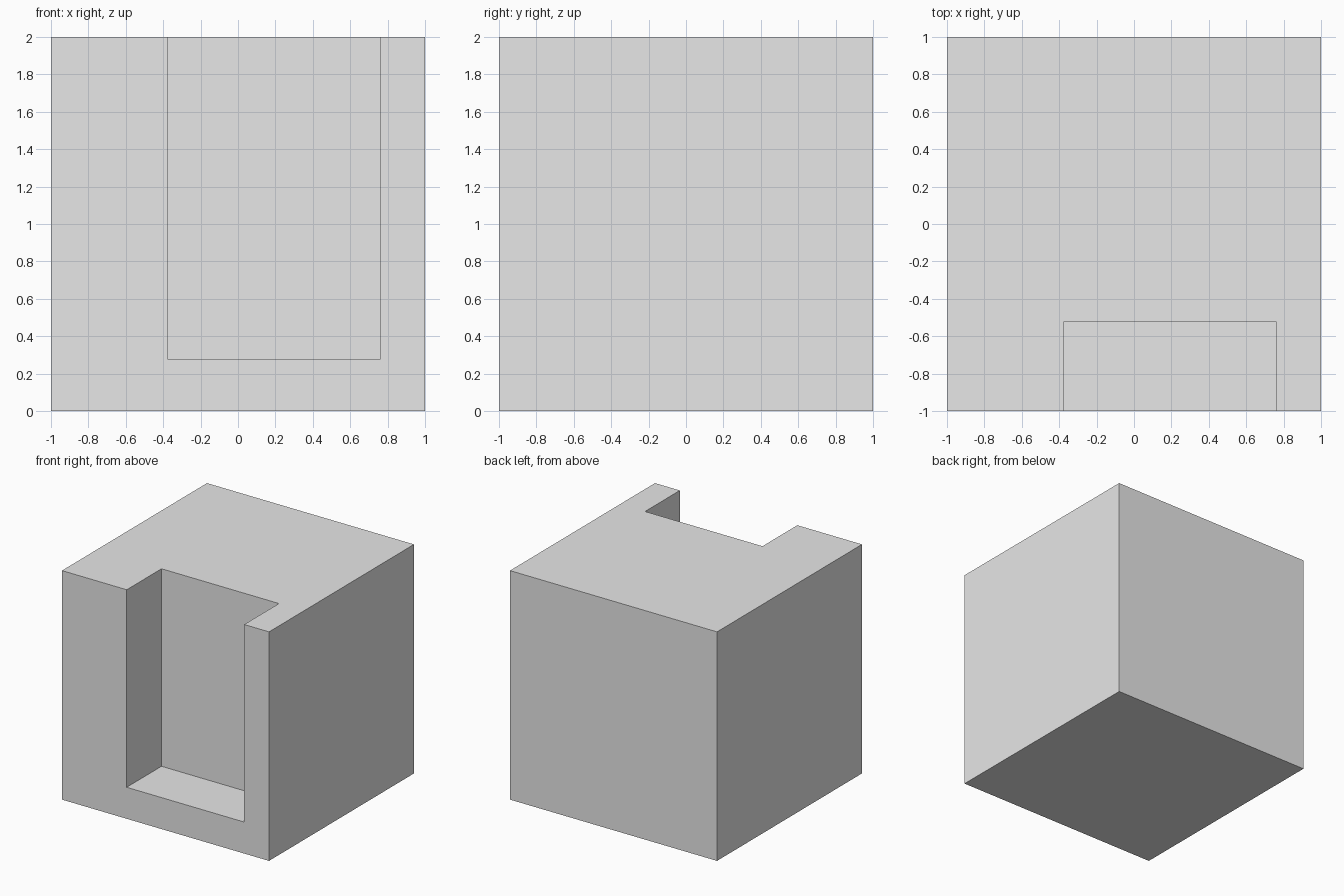
import bpy
import bmesh

# Remove the default cube only
default = bpy.data.objects.get("Cube")
if default:
    bpy.data.objects.remove(default, do_unlink=True)

# Single light grey material
GREY = (0.8, 0.8, 0.8, 1.0)
mat = bpy.data.materials.new("light_grey")
mat.use_nodes = True
mat.diffuse_color = GREY
for node in mat.node_tree.nodes:
    if node.type == 'BSDF_PRINCIPLED':
        node.inputs["Base Color"].default_value = GREY

# Extents of the block, and of the slot open to the front and top
HALF, TOP = 1.0, 2.0
LEFT, RIGHT = -0.375, 0.76
FLOOR, BACK = 0.275, -0.52


def prism(name, outline, y0, y1):
    """Extrude an (x, z) outline from y0 back to y1."""
    bm = bmesh.new()
    face = bm.faces.new([bm.verts.new((x, y0, z)) for x, z in outline])
    new = bmesh.ops.extrude_face_region(bm, geom=[face], use_keep_orig=True)
    moved = [v for v in new["geom"] if isinstance(v, bmesh.types.BMVert)]
    bmesh.ops.translate(bm, verts=moved, vec=(0, y1 - y0, 0))
    bmesh.ops.recalc_face_normals(bm, faces=bm.faces)
    mesh = bpy.data.meshes.new(name)
    bm.to_mesh(mesh)
    bm.free()
    mesh.materials.append(mat)
    obj = bpy.data.objects.new(name, mesh)
    bpy.context.collection.objects.link(obj)
    return obj


# Solid block
block = prism("slotted_block",
              [(-HALF, 0), (HALF, 0), (HALF, TOP), (-HALF, TOP)], -HALF, HALF)

# Slot cutter, overshooting the front and top faces
over = 0.2
cutter = prism("slot_cutter",
               [(LEFT, FLOOR), (RIGHT, FLOOR), (RIGHT, TOP + over), (LEFT, TOP + over)],
               -HALF - over, BACK)

# Cut the slot, then discard the cutter
cut = block.modifiers.new("slot", 'BOOLEAN')
cut.operation = 'DIFFERENCE'
cut.solver = 'EXACT'
cut.object = cutter
bpy.context.view_layer.objects.active = block
bpy.ops.object.modifier_apply(modifier=cut.name)
bpy.data.objects.remove(cutter, do_unlink=True)
